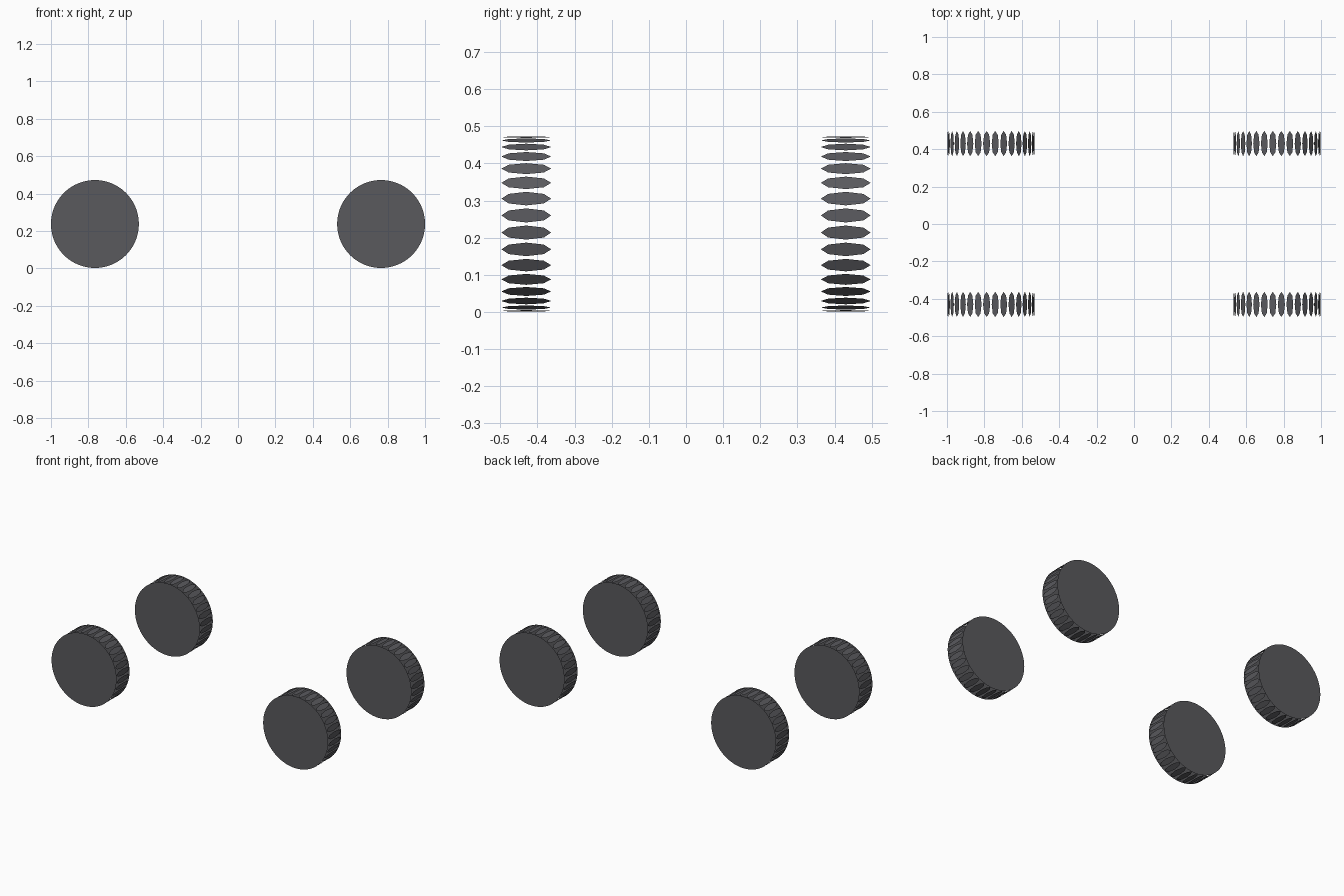
import bpy, bmesh
from math import pi, sin, cos
from mathutils import Vector

if "Cube" in bpy.data.objects:
    bpy.data.objects.remove(bpy.data.objects["Cube"])

R, HALF_W, N = 0.235, 0.067, 32      # wheel radius, half width, tread pads per wheel
PAD_HALF = 0.019                     # half width of one tread pad

rubber = bpy.data.materials.new("dark_rubber")
rubber.diffuse_color = (0.1, 0.1, 0.11, 1)
rubber.use_nodes = True
rubber.node_tree.nodes["Principled BSDF"].inputs["Base Color"].default_value = rubber.diffuse_color


def finish(bm, name, location):
    mesh = bpy.data.meshes.new(name)
    bm.to_mesh(mesh)
    bm.free()
    mesh.materials.append(rubber)
    obj = bpy.data.objects.new(name, mesh)
    obj.location = location
    bpy.context.collection.objects.link(obj)


def side_discs(name, location):
    # flat round wall on each side of the wheel
    bm = bmesh.new()
    for side in (-1, 1):
        ring = [bm.verts.new((R * cos(2 * pi * i / 64), side * HALF_W,
                              R * sin(2 * pi * i / 64))) for i in range(64)]
        if side > 0:
            ring.reverse()
        bm.faces.new(ring)
    finish(bm, name, location)


def tread_pads(name, location):
    # separate flat eight-sided pads around the rim, open between them
    bm = bmesh.new()
    for i in range(N):
        a = 2 * pi * (i + 0.5) / N
        out = Vector((cos(a), 0, sin(a)))
        along = Vector((-sin(a), 0, cos(a)))
        pts = []
        for k in range(8):
            t = k * pi / 4
            pts.append(out * R + along * (PAD_HALF * sin(t))
                       + Vector((0, HALF_W * cos(t), 0)))
        face = bm.faces.new([bm.verts.new(p) for p in pts])
        face.normal_update()
        if face.normal.dot(out) < 0:
            face.normal_flip()
    finish(bm, name, location)


# four wheels
for x, end in ((-0.765, "left"), (0.765, "right")):
    for y, row in ((-0.43, "front"), (0.43, "back")):
        place = (x, y, 0.237)
        side_discs(f"{row}_{end}_wheel_sides", place)
        tread_pads(f"{row}_{end}_wheel_tread", place)
